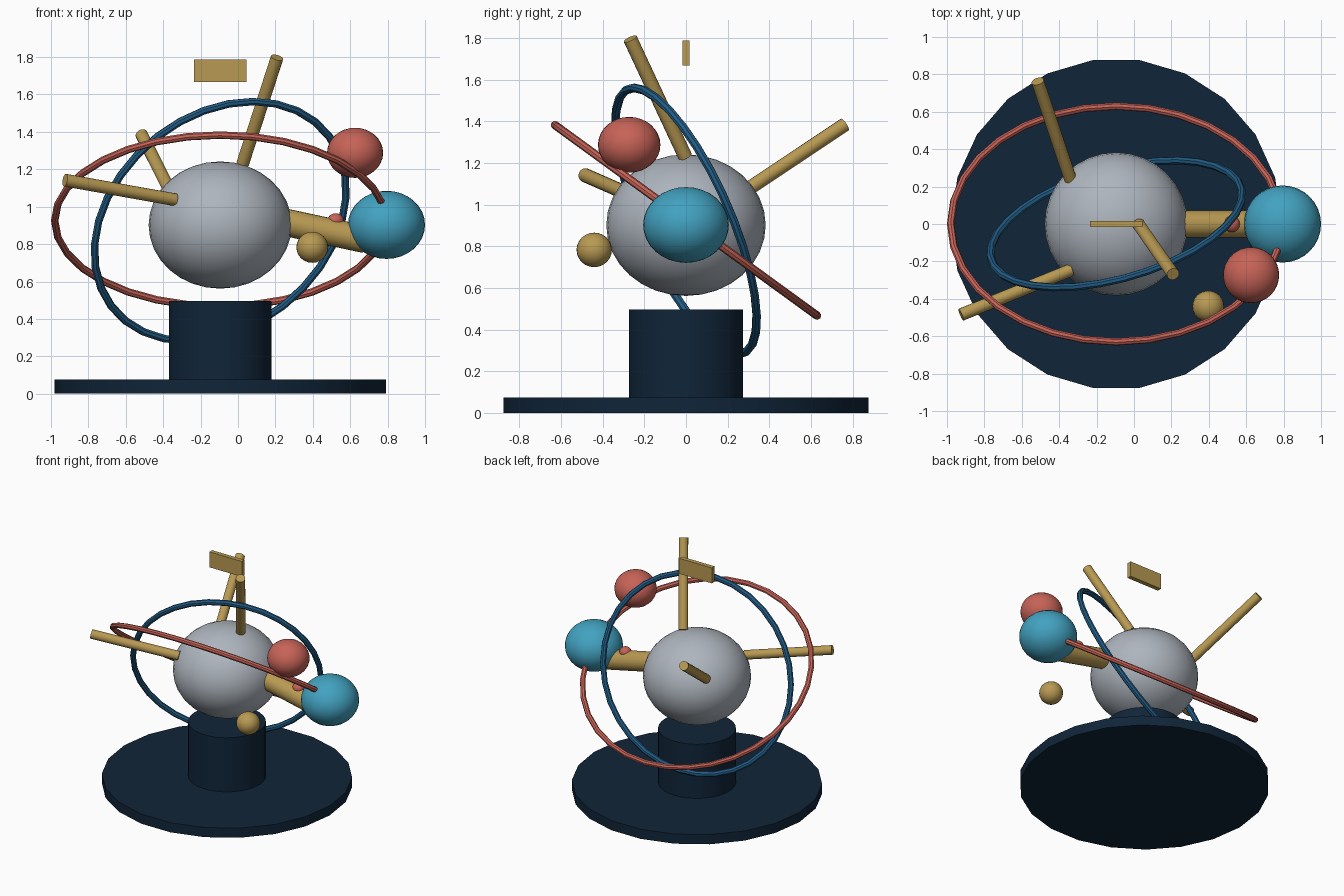
import bpy, bmesh, math
from mathutils import Vector

if "Cube" in bpy.data.objects:
    bpy.data.objects.remove(bpy.data.objects["Cube"])

CX = -0.095  # x of the main axis


def material(name, rgb):
    m = bpy.data.materials.new(name)
    m.diffuse_color = (*rgb, 1)
    m.use_nodes = True
    m.node_tree.nodes["Principled BSDF"].inputs["Base Color"].default_value = m.diffuse_color
    return m


NAVY = material("dark navy", (0.005, 0.018, 0.040))
GREY = material("cool grey", (0.42, 0.46, 0.51))
GOLD = material("brass", (0.48, 0.32, 0.085))
RED = material("coral red", (0.57, 0.125, 0.095))
BLUE = material("sky blue", (0.055, 0.36, 0.53))
DEEP = material("deep blue", (0.016, 0.11, 0.24))


def finish(bm, name, mat, smooth=True):
    bmesh.ops.recalc_face_normals(bm, faces=bm.faces)
    me = bpy.data.meshes.new(name)
    bm.to_mesh(me)
    bm.free()
    ob = bpy.data.objects.new(name, me)
    bpy.context.collection.objects.link(ob)
    me.materials.append(mat)
    if smooth:
        bpy.ops.object.select_all(action='DESELECT')
        ob.select_set(True)
        bpy.context.view_layer.objects.active = ob
        bpy.ops.object.shade_smooth_by_angle(angle=math.radians(35))
    return ob


def ball(name, centre, r, mat, rz=None, seg=32):
    bm = bmesh.new()
    bmesh.ops.create_uvsphere(bm, u_segments=seg, v_segments=seg // 2, radius=1)
    bmesh.ops.scale(bm, vec=(r, r, rz or r), verts=bm.verts)
    bmesh.ops.translate(bm, vec=centre, verts=bm.verts)
    finish(bm, name, mat)


def rod(name, a, b, r, mat, seg=16):
    a, b = Vector(a), Vector(b)
    bm = bmesh.new()
    bmesh.ops.create_cone(bm, cap_ends=True, segments=seg, radius1=r, radius2=r,
                          depth=(b - a).length)
    # put a corner of the polygon on the x axis
    bmesh.ops.rotate(bm, matrix=Vector((0, 1, 0)).rotation_difference(Vector((1, 0, 0))).to_matrix(),
                     verts=bm.verts)
    q = Vector((0, 0, 1)).rotation_difference(b - a)
    bmesh.ops.rotate(bm, matrix=q.to_matrix(), verts=bm.verts)
    bmesh.ops.translate(bm, vec=(a + b) / 2, verts=bm.verts)
    finish(bm, name, mat)


def ring(name, centre, a, b, r, mat, seg=32, sides=8):
    """Tube along the ellipse centre + a cos t + b sin t."""
    centre, a, b = Vector(centre), Vector(a), Vector(b)
    n = a.cross(b).normalized()
    bm = bmesh.new()
    loops = []
    for i in range(seg):
        t = math.tau * i / seg
        p = centre + a * math.cos(t) + b * math.sin(t)
        out = (b * math.cos(t) - a * math.sin(t)).cross(n).normalized()
        loops.append([bm.verts.new(p + r * (out * math.cos(u) + n * math.sin(u)))
                      for u in (math.tau * j / sides for j in range(sides))])
    for i in range(seg):
        k, l = loops[i], loops[(i + 1) % seg]
        for j in range(sides):
            m = (j + 1) % sides
            bm.faces.new((k[j], l[j], l[m], k[m]))
    finish(bm, name, mat)


# stand
rod("base_disc", (CX, 0, 0), (CX, 0, 0.075), 0.885, NAVY, 22)
rod("pedestal", (CX, 0, 0.07), (CX, 0, 0.497), 0.275, NAVY, 32)

# central globe, side globe and small balls
ball("main_globe", (CX, 0, 0.902), 0.383, GREY, 0.34)
ball("side_globe", (0.794, 0, 0.903), 0.206, BLUE, 0.182)
ball("red_ball", (0.626, -0.273, 1.288), 0.15, RED, 0.134)
ball("brass_ball", (0.397, -0.441, 0.783), 0.085, GOLD, 0.083, 24)
ball("indicator_bead", (0.522, 0, 0.925), 0.044, RED, 0.04, 16)

# arm to the side globe
rod("side_arm", (0.2, 0, 0.928), (0.68, 0, 0.825), 0.073, GOLD, 24)

# antenna rods
for name, a, b in (
    ("top_rod", (0.025, -0.003, 1.23), (0.209, -0.268, 1.797)),
    ("front_left_rod", (-0.335, -0.245, 1.037), (-0.925, -0.485, 1.142)),
    ("back_left_rod", (-0.34, 0.24, 1.037), (-0.515, 0.763, 1.385)),
):
    rod(name, a, b, 0.034, GOLD)

# orbit rings
ring("red_ring", (CX, 0, 0.925), (0.885, 0, 0), (0, -0.63, 0.458), 0.02, RED)
ring("blue_ring", (CX, 0, 0.922), (0.175, -0.25, 0.64), (0.65, 0.23, 0), 0.021, DEEP)

# floating plate above
bm = bmesh.new()
bmesh.ops.create_cube(bm, size=1)
bmesh.ops.scale(bm, vec=(0.28, 0.034, 0.12), verts=bm.verts)
bmesh.ops.translate(bm, vec=(CX, 0, 1.728), verts=bm.verts)
finish(bm, "top_plate", GOLD, smooth=False)
